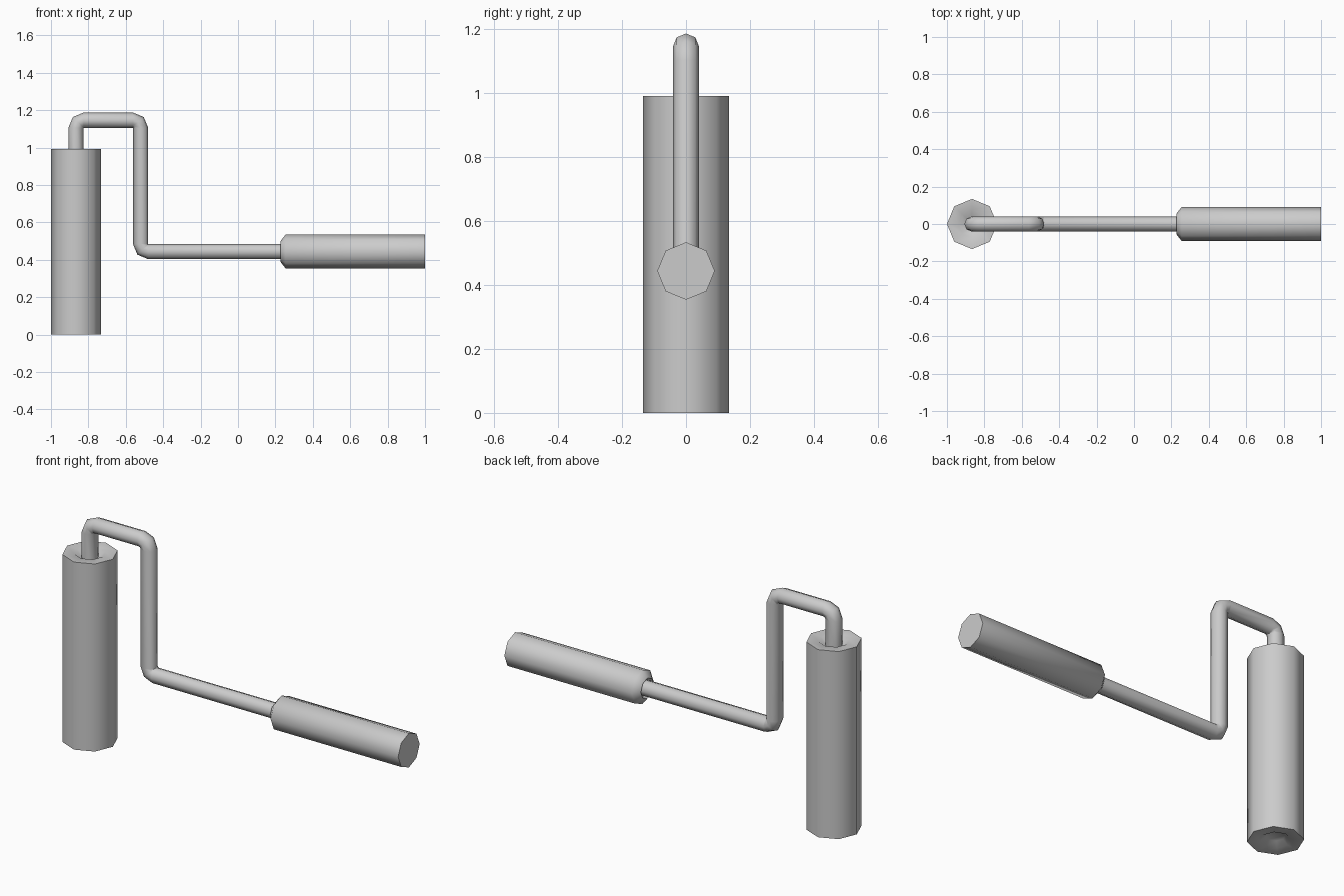
import bpy, bmesh
from math import cos, sin, pi, radians
from mathutils import Vector

if "Cube" in bpy.data.objects:
    bpy.data.objects.remove(bpy.data.objects["Cube"])

SIDES = 8
ROD_R = 0.041
ROLLER_X = -0.866
HANDLE_Z = 0.444


def direction(deg):
    return Vector((cos(radians(deg)), 0, sin(radians(deg))))


def sweep(name, rings):
    """Skin octagonal rings given as (centre, in-plane normal, radius)."""
    bm = bmesh.new()
    loops = []
    for c, n, r in rings:
        loops.append([bm.verts.new(c + r * (n * cos(2 * pi * i / SIDES)
                      + Vector((0, 1, 0)) * sin(2 * pi * i / SIDES))) for i in range(SIDES)])
    for a, b in zip(loops, loops[1:]):
        for i in range(SIDES):
            j = (i + 1) % SIDES
            bm.faces.new((a[i], a[j], b[j], b[i]))
    bm.faces.new(loops[0])
    bm.faces.new(loops[-1])
    bmesh.ops.recalc_face_normals(bm, faces=bm.faces)
    mesh = bpy.data.meshes.new(name)
    bm.to_mesh(mesh)
    bm.free()
    ob = bpy.data.objects.new(name, mesh)
    bpy.context.collection.objects.link(ob)
    bpy.ops.object.select_all(action='DESELECT')
    ob.select_set(True)
    bpy.context.view_layer.objects.active = ob
    bpy.ops.object.shade_smooth_by_angle(angle=radians(50))
    return ob


def bend(x, z, angles, sign=1):
    """Three rings fanned around the inner corner of an elbow."""
    p = Vector((x, 0, z))
    return [(p + direction(a) * ROD_R, direction(a) * sign, ROD_R) for a in angles]


# Roller with a shallow dimple in both end caps
profile = [(0.045, 0.025), (0.075, 0.003), (0.134, 0.0),
           (0.134, 0.992), (0.075, 0.989), (0.045, 0.967)]
sweep("roller", [(Vector((ROLLER_X, 0, z)), Vector((1, 0, 0)), r) for r, z in profile])

# Bent wire frame: up, across, down, then out to the handle
rod = [(Vector((ROLLER_X, 0, 0.95)), direction(180), ROD_R)]
rod += bend(ROLLER_X + ROD_R, 1.105, (180, 135, 90))
rod += bend(-0.562, 1.105, (90, 45, 0))
rod += bend(-0.480, HANDLE_Z + ROD_R, (180, 225, 270), -1)
rod.append((Vector((0.27, 0, HANDLE_Z)), direction(90), ROD_R))
sweep("wire_frame", rod)

# Handle grip with a chamfered collar
profile = [(0.042, 0.245), (0.054, 0.226), (0.09, 0.254), (0.09, 1.0)]
sweep("handle", [(Vector((x, 0, HANDLE_Z)), direction(90), r) for r, x in profile])
